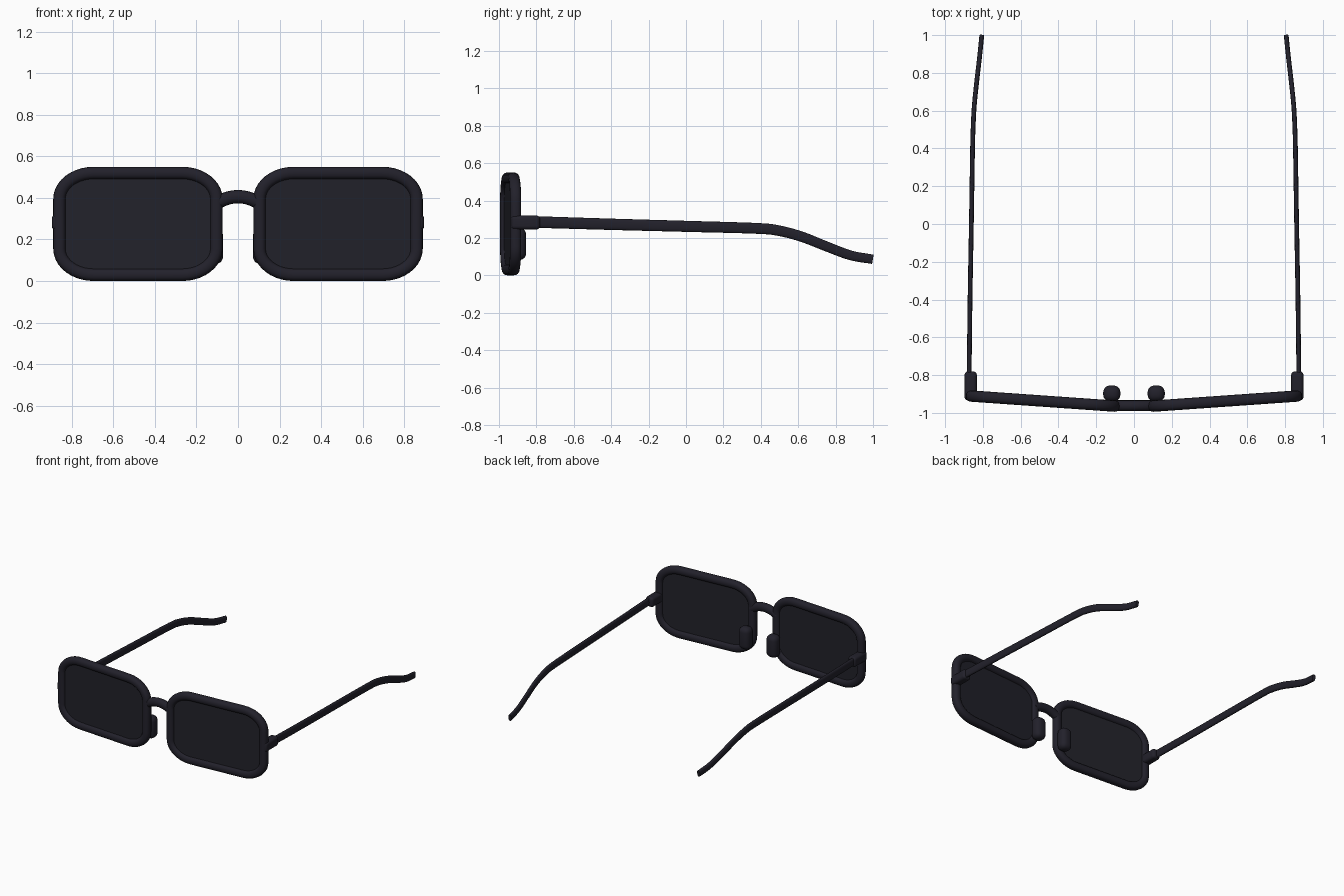
import bpy, bmesh
from math import sin, cos, pi, copysign
from mathutils import Vector

cube = bpy.data.objects.get("Cube")
if cube:
    bpy.data.objects.remove(cube)


def make_material(name, color):
    mat = bpy.data.materials.new(name)
    mat.use_nodes = True
    mat.diffuse_color = color
    mat.node_tree.nodes["Principled BSDF"].inputs["Base Color"].default_value = color
    return mat


DARK = make_material("dark navy plastic", (0.016, 0.015, 0.024, 1))
LENS = make_material("dark tinted lens", (0.016, 0.016, 0.023, 1))


def finish(name, bm, mat, angle=0.7):
    bmesh.ops.recalc_face_normals(bm, faces=bm.faces)
    mesh = bpy.data.meshes.new(name)
    bm.to_mesh(mesh)
    bm.free()
    mesh.materials.append(mat)
    obj = bpy.data.objects.new(name, mesh)
    bpy.context.collection.objects.link(obj)
    bpy.ops.object.select_all(action='DESELECT')
    obj.select_set(True)
    bpy.context.view_layer.objects.active = obj
    bpy.ops.object.shade_smooth_by_angle(angle=angle)
    return obj


def sgn_pow(v, p):
    return copysign(abs(v) ** p, v)


def section(center, a, b, ra, rb, power, count=16):
    """Rounded cross-section spanned by the directions a and b."""
    steps = [2 * pi * i / count for i in range(count)]
    return [center + a * ra * sgn_pow(cos(t), power) + b * rb * sgn_pow(sin(t), power)
            for t in steps]


def loft(rings, closed=False):
    """Skin a list of cross-sections, capped unless the path is closed."""
    bm = bmesh.new()
    loops = [[bm.verts.new(p) for p in ring] for ring in rings]
    n = len(loops[0])
    pairs = list(zip(loops, loops[1:]))
    if closed:
        pairs.append((loops[-1], loops[0]))
    else:
        bm.faces.new(loops[0])
        bm.faces.new(loops[-1])
    for p, q in pairs:
        for i in range(n):
            j = (i + 1) % n
            bm.faces.new((p[i], p[j], q[j], q[i]))
    return bm


def rounded_box(name, low, high, radius, mat, power):
    """Pillow-like block between two corners."""
    low, high = Vector(low), Vector(high)
    size = high - low
    bm = bmesh.new()
    bmesh.ops.create_cube(bm, size=1)
    for v in bm.verts:
        v.co = (low + high) / 2 + Vector(c * s for c, s in zip(v.co, size))
    bmesh.ops.bevel(bm, geom=bm.edges[:], offset=radius, segments=5,
                    profile=power, affect='EDGES', clamp_overlap=True)
    return finish(name, bm, mat)


# Lens outline, swept back toward the temples
CX, CZ, HALF_W, HALF_H = 0.482, 0.275, 0.378, 0.245
CORNER_X, CORNER_Z, TUBE = 0.165, 0.125, 0.03


def plane_y(x):
    return -0.965 + 0.07 * (x - 0.09)


def outline():
    """Points and outward normals of the rounded rectangle."""
    pts = []
    corners = [(1, 1), (-1, 1), (-1, -1), (1, -1)]
    for k, (sx, sz) in enumerate(corners):
        for i in range(11):
            t = k * pi / 2 + i * pi / 20
            x = CX + sx * (HALF_W - CORNER_X) + CORNER_X * cos(t)
            z = CZ + sz * (HALF_H - CORNER_Z) + CORNER_Z * sin(t)
            normal = Vector((cos(t) / CORNER_X, 0, sin(t) / CORNER_Z)).normalized()
            pts.append((Vector((x, plane_y(x), z)), normal))
    return pts


def smooth_path(keys, steps=8):
    """Catmull-Rom interpolation through the keys."""
    pts = [Vector(k) for k in keys]
    pts = [2 * pts[0] - pts[1]] + pts + [2 * pts[-1] - pts[-2]]
    out = []
    for a, b, c, d in zip(pts, pts[1:], pts[2:], pts[3:]):
        for i in range(steps):
            t = i / steps
            out.append(0.5 * (2 * b + (c - a) * t + (2 * a - 5 * b + 4 * c - d) * t ** 2
                              + (3 * b - a - 3 * c + d) * t ** 3))
    return out + [pts[-2]]


Y_AXIS = Vector((0, 1, 0))
TEMPLE = [(0.873, -0.83, 0.286), (0.868, -0.4, 0.273), (0.861, 0, 0.262),
          (0.855, 0.38, 0.251), (0.852, 0.5, 0.238), (0.846, 0.62, 0.206),
          (0.833, 0.75, 0.155), (0.818, 0.88, 0.107), (0.806, 0.998, 0.086)]


def build_side(side, s):
    """Build one half; s is 1 for left and -1 for right."""
    def flip(p):
        return Vector((s * p.x, p.y, p.z))

    # Rim
    rings = [[flip(p) for p in section(c, n, Y_AXIS, TUBE, TUBE, 0.85)]
             for c, n in outline()]
    finish(side + "_rim", loft(rings, closed=True), DARK)

    # Lens
    faces = [[flip(c + Y_AXIS * dy) for c, n in outline()] for dy in (-0.01, 0.01)]
    finish(side + "_lens", loft(faces), LENS)

    # Hinge block and nose pad
    def block(name, x0, x1, y0, y1, z0, z1, radius):
        xs = sorted((s * x0, s * x1))
        rounded_box(side + name, (xs[0], y0, z0), (xs[1], y1, z1), radius, DARK, 0.5)

    block("_hinge", 0.832, 0.897, -0.935, -0.78, 0.245, 0.32, 0.02)
    block("_nose_pad", 0.072, 0.163, -0.94, -0.855, 0.082, 0.253, 0.036)

    # Temple arm with curved ear tip
    path = smooth_path(TEMPLE)
    rings = []
    for i, p in enumerate(path):
        tangent = (path[min(i + 1, len(path) - 1)] - path[max(i - 1, 0)]).normalized()
        across = tangent.cross(Vector((0, 0, 1))).normalized()
        up = across.cross(tangent)
        height = 0.031 - 0.006 * i / len(path)
        rings.append([flip(q) for q in section(p, across, up, 0.0125, height, 0.8)])
    finish(side + "_temple", loft(rings), DARK)


build_side("left", 1)
build_side("right", -1)

# Arched bridge
rings = []
for i in range(17):
    t = -1 + i / 8
    center = Vector((0.11 * t, -0.962, 0.406 - 0.035 * t * t))
    normal = Vector((0.07 * t, 0, 0.11)).normalized()
    rings.append(section(center, normal, Y_AXIS, 0.032, 0.029, 0.9))
finish("bridge", loft(rings), DARK)
